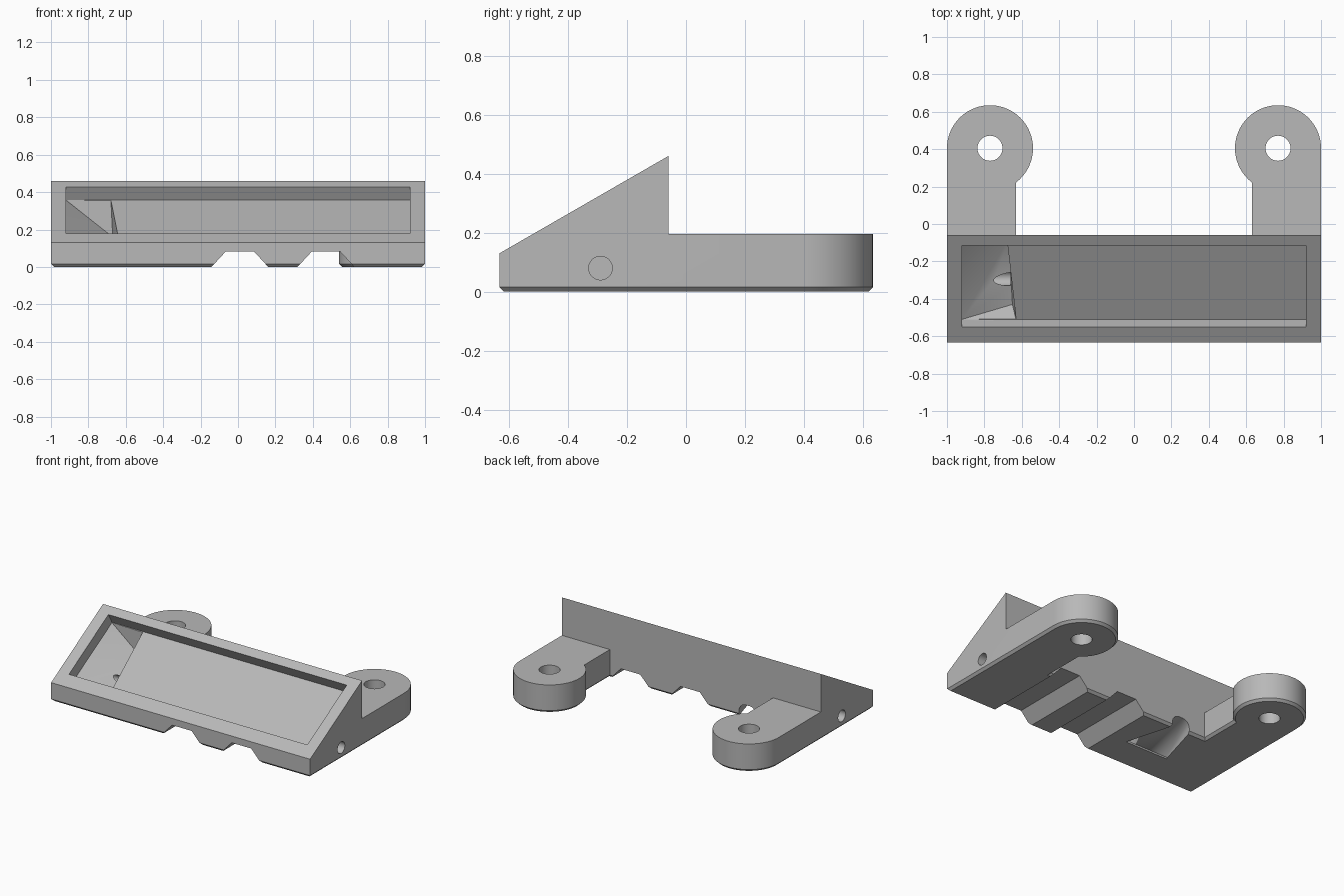
import bpy, bmesh
from math import sin, cos, pi, radians
from mathutils import Matrix, Vector

if "Cube" in bpy.data.objects:
    bpy.data.objects.remove(bpy.data.objects["Cube"], do_unlink=True)

grey = bpy.data.materials.new("light grey")
grey.use_nodes = True
colour = (0.48, 0.48, 0.48, 1)
grey.diffuse_color = colour
grey.node_tree.nodes["Principled BSDF"].inputs["Base Color"].default_value = colour


def finish(bm, name):
    bmesh.ops.recalc_face_normals(bm, faces=bm.faces[:])
    mesh = bpy.data.meshes.new(name)
    bm.to_mesh(mesh)
    bm.free()
    mesh.materials.append(grey)
    obj = bpy.data.objects.new(name, mesh)
    bpy.context.collection.objects.link(obj)
    return obj


def prism(name, points, offset):
    """Extrude a polygon of 3D points along an offset."""
    bm = bmesh.new()
    face = bm.faces.new([bm.verts.new(p) for p in points])
    out = bmesh.ops.extrude_face_region(bm, geom=[face], use_keep_orig=True)
    verts = [v for v in out["geom"] if isinstance(v, bmesh.types.BMVert)]
    bmesh.ops.translate(bm, verts=verts, vec=Vector(offset))
    return finish(bm, name)


def hull(name, points):
    bm = bmesh.new()
    for p in points:
        bm.verts.new(p)
    bmesh.ops.convex_hull(bm, input=bm.verts[:])
    return finish(bm, name)


def rod(name, centre, radius, depth, along_x=False):
    bm = bmesh.new()
    turn = Matrix.Rotation(pi / 2, 4, "Y") if along_x else Matrix()
    bmesh.ops.create_cone(bm, cap_ends=True, segments=40, radius1=radius, radius2=radius,
                          depth=depth, matrix=Matrix.Translation(centre) @ turn)
    return finish(bm, name)


def combine(target, tool, operation="DIFFERENCE"):
    tool.hide_render = True
    mod = target.modifiers.new(tool.name, "BOOLEAN")
    mod.operation, mod.solver, mod.object = operation, "EXACT", tool
    bpy.context.view_layer.objects.active = target
    bpy.ops.object.modifier_apply(modifier=mod.name)
    bpy.data.objects.remove(tool, do_unlink=True)


# Footprint: long block with two round-ended arms, chamfered along the bottom
FRONT, BACK = -0.633, -0.06
EYE_X, EYE_Y, EYE_R = 0.77, 0.405, 0.23
arm = [(0.63, BACK)]
for i in range(41):
    a = radians(232.5 * (1 - i / 40))
    arm.append((EYE_X + EYE_R * cos(a), EYE_Y + EYE_R * sin(a)))
arm.append((1, FRONT))
outline = arm + [(-x, y) for x, y in reversed(arm)]

bm = bmesh.new()
CHAMFER = 0.016
base = bm.faces.new([bm.verts.new((x, y, CHAMFER)) for x, y in outline])
out = bmesh.ops.extrude_face_region(bm, geom=[base], use_keep_orig=True)
bmesh.ops.translate(bm, vec=(0, 0, 0.6),
                    verts=[v for v in out["geom"] if isinstance(v, bmesh.types.BMVert)])
bmesh.ops.recalc_face_normals(bm, faces=bm.faces[:])
bottom = min(bm.faces, key=lambda f: f.calc_center_median().z)
bmesh.ops.inset_region(bm, faces=[bottom], thickness=CHAMFER, depth=0, use_even_offset=True)
for v in bottom.verts:
    v.co.z = 0
holder = finish(bm, "sloped_holder")

# Side profile: sloping front, upright back, low arms
side = [(-0.7, -0.1), (-0.7, 0.0914), (FRONT, 0.13), (BACK, 0.46), (BACK, 0.195),
        (0.7, 0.195), (0.7, -0.1)]
combine(holder, prism("side_profile", [(-1.1, y, z) for y, z in side], (2.2, 0, 0)), "INTERSECT")

# Tray recess, square to the slope
recess = [(-0.51, 0.108), (-0.59, 0.248), (-0.155, 0.498), (-0.075, 0.358)]
combine(holder, prism("tray_recess", [(-0.92, y, z) for y, z in recess], (1.84, 0, 0)))

# Ramped well at one end of the tray
combine(holder, hull("ramped_well", [
    (-0.92, -0.51, 0.108), (-0.92, -0.076, 0.357),
    (-0.63, -0.515, 0.115), (-0.68, -0.08, 0.365),
    (-0.92, -0.515, 0.117), (-0.92, -0.08, 0.366),
    (-0.65, -0.43, 0.05), (-0.67, -0.08, 0.16)]))

# Grooves across the underside
for x in (0.01, 0.47):
    section = [(-0.17, -0.02), (-0.075, 0.083), (0.075, 0.083), (0.17, -0.02)]
    combine(holder, prism("groove", [(x + dx, -0.8, z) for dx, z in section], (0, 0.8, 0)))

# Flared cable outlet under the back edge
arch = [(-0.435 + 0.06 * cos(pi * i / 12), -0.03, 0.035 + 0.06 * sin(pi * i / 12))
        for i in range(13)]
combine(holder, hull("cable_outlet", arch + [
    (x, y, z) for x, y in ((-0.6, -0.4), (-0.27, -0.4)) for z in (-0.02, 0.012)] +
    [(-0.495, -0.03, -0.02), (-0.375, -0.03, -0.02)]))

# Eye holes and side holes
for s in (-1, 1):
    combine(holder, rod("eye_hole", (s * EYE_X, EYE_Y, 0.1), 0.067, 0.6))
    combine(holder, rod("side_hole", (s * 0.87, -0.29, 0.08), 0.04, 0.42, True))

bpy.ops.object.select_all(action="DESELECT")
holder.select_set(True)
bpy.context.view_layer.objects.active = holder
bpy.ops.object.shade_smooth_by_angle(angle=radians(25))
